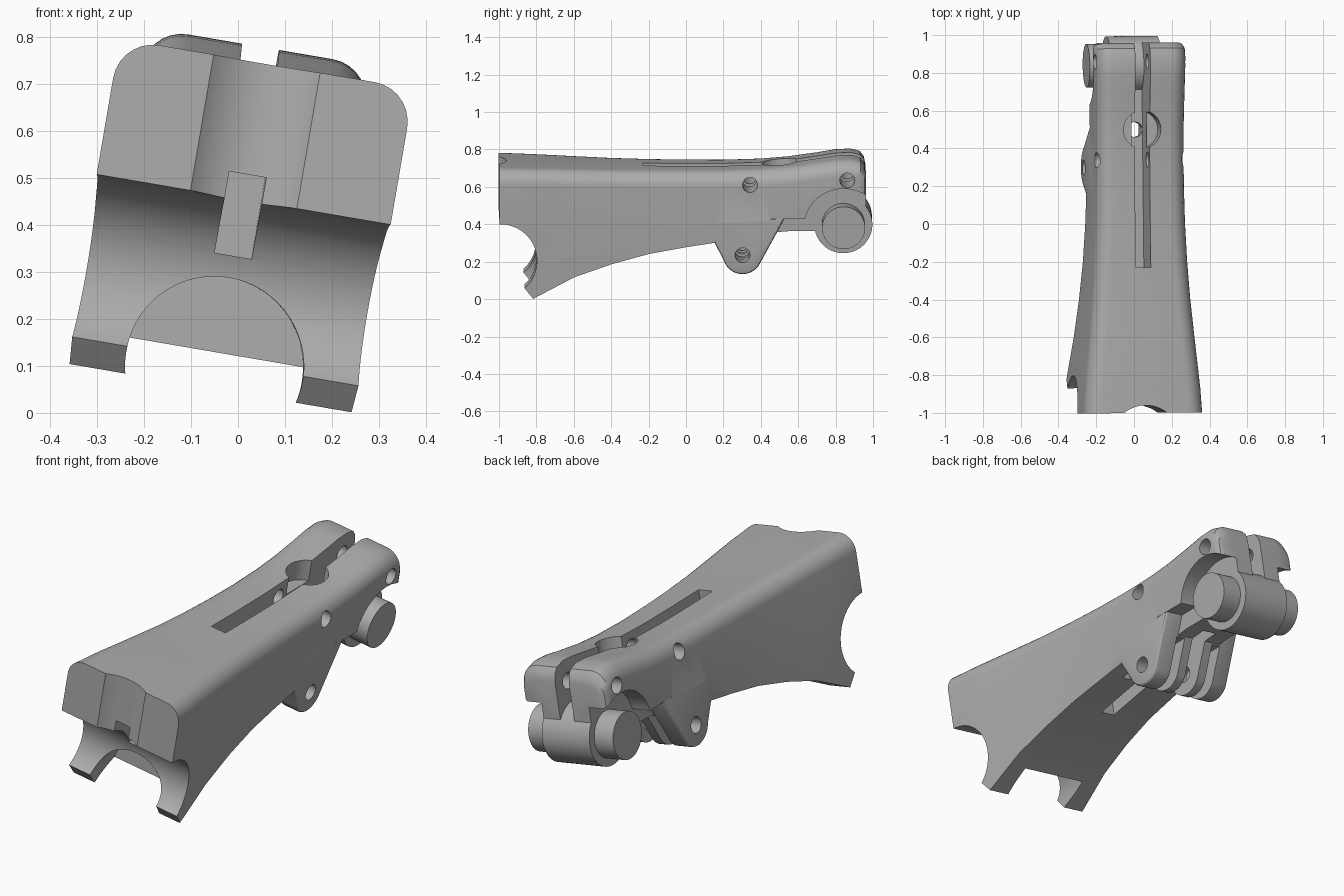
import bpy, bmesh, math
from mathutils import Matrix, Vector

if "Cube" in bpy.data.objects:
    bpy.data.objects.remove(bpy.data.objects["Cube"], do_unlink=True)

grey = bpy.data.materials.new("matte_grey")
grey.use_nodes = True
grey.diffuse_color = (0.42, 0.42, 0.42, 1)
grey.node_tree.nodes["Principled BSDF"].inputs["Base Color"].default_value = (0.42, 0.42, 0.42, 1)


def make(name, bm):
    bmesh.ops.recalc_face_normals(bm, faces=bm.faces)
    mesh = bpy.data.meshes.new(name)
    bm.to_mesh(mesh)
    bm.free()
    mesh.materials.append(grey)
    ob = bpy.data.objects.new(name, mesh)
    bpy.context.collection.objects.link(ob)
    return ob


def box(name, xs, ys, zs):
    bm = bmesh.new()
    bmesh.ops.create_cube(bm, size=1)
    for v in bm.verts:
        v.co = Vector([(r[0] + r[1]) / 2 + c * (r[1] - r[0])
                       for r, c in zip((xs, ys, zs), v.co)])
    return make(name, bm)


def cylinder(name, axis, centre, radius, length, sides=64):
    bm = bmesh.new()
    turn = {"X": Matrix.Rotation(math.pi / 2, 4, "Y"),
            "Y": Matrix.Rotation(math.pi / 2, 4, "X"),
            "Z": Matrix.Identity(4)}[axis]
    bmesh.ops.create_cone(bm, cap_ends=True, segments=sides, radius1=radius, radius2=radius,
                          depth=length, matrix=Matrix.Translation(centre) @ turn)
    return make(name, bm)


def combine(target, other, operation):
    mod = target.modifiers.new("combine", "BOOLEAN")
    mod.operation, mod.solver, mod.object = operation, "EXACT", other
    bpy.context.view_layer.update()
    graph = bpy.context.evaluated_depsgraph_get()
    result = bpy.data.meshes.new_from_object(target.evaluated_get(graph))
    target.modifiers.clear()
    target.data = result
    bpy.data.objects.remove(other, do_unlink=True)


def cut(other):
    combine(body, other, "DIFFERENCE")


# Body: rounded sections lofted front to back (y, half width, top, bottom)
stations = [
    (-1, .317, .742, .25), (-.87, .309, .738, .104), (-.82, .304, .737, .042),
    (-.6, .282, .729, .155), (-.4, .263, .722, .222), (-.2, .249, .718, .275),
    (0, .24, .716, .31), (.2, .236, .716, .34), (.4, .235, .722, .365),
    (.55, .236, .734, .378), (.7, .238, .755, .38), (.8, .24, .771, .39),
    (.88, .241, .775, .4), (.93, .24, .762, .41), (.952, .23, .735, .42),
    (.96, .215, .70, .42)]


def section(half, top, bottom, r=.085, steps=7):
    arc = [(half - r + r * math.cos(a), top - r + r * math.sin(a))
           for a in (math.pi / 2 * i / steps for i in range(steps + 1))]
    right = [(half, bottom)] + arc
    return right + [(-x, z) for x, z in reversed(right)]


bm = bmesh.new()
rings = [[bm.verts.new((x, y, z)) for x, z in section(h, t, b)] for y, h, t, b in stations]
for a, b in zip(rings, rings[1:]):
    for i in range(len(a)):
        j = (i + 1) % len(a)
        bm.faces.new((a[i], a[j], b[j], b[i]))
bm.faces.new(rings[0])
bm.faces.new(rings[-1])
body = make("clamp_body", bm)

# Trim the sides behind the lug, leaving a central block
for s in (-1, 1):
    cut(box("side_trim", sorted((s * .136, s * .5)), (.45, .75), (.2, .46)))
    cut(cylinder("pin_pocket", "X", (s * .336, .84, .413), .212, .4))

# Rounded lug under the body
profile = [(.13, .45), (.14, .35)]
profile += [(.30 + .105 * math.cos(a), .265 + .105 * math.sin(a))
            for a in (math.radians(195 + 10 * i) for i in range(14))]
profile += [(.53, .47)]
bm = bmesh.new()
face = bm.faces.new([bm.verts.new((-.237, y, z)) for y, z in profile])
ext = bmesh.ops.extrude_face_region(bm, geom=[face])
bmesh.ops.translate(bm, vec=(.474, 0, 0),
                    verts=[g for g in ext["geom"] if isinstance(g, bmesh.types.BMVert)])
lug = make("lug", bm)
bmesh_mod = lug.modifiers.new("soft_edges", "BEVEL")
bmesh_mod.width, bmesh_mod.segments, bmesh_mod.limit_method = .015, 3, "ANGLE"
bmesh_mod.angle_limit = math.radians(60)
combine(body, lug, "UNION")

# Fork gaps in the lug and the long slots above and below
for s in (-1, 1):
    cut(box("fork_gap", sorted((s * .09, s * .14)), (.05, .6), (.1, .365)))
cut(box("lower_slot", (-.04, .04), (-.23, .56), (.1, .44)))
cut(box("upper_slot", (-.04, .04), (-.23, 1.1), (.5, .9)))

# Front end: bar saddle, arch between the feet, shallow groove, strap channel
cut(cylinder("bar_saddle", "X", (0, -1, .249), .2, 1, 96))
cut(cylinder("foot_arch", "Y", (0, -.92, .09), .19, .5, 96))
cut(cylinder("front_groove", "Z", (0, -1.145, .5), .185, 1, 96))
cut(box("strap_channel", (-.04, .04), (-1.1, -.72), (.327, .503)))

# Bolt holes
cut(cylinder("counterbore", "Z", (0, .5, .78), .1, .3))
cut(cylinder("vertical_bore", "Z", (0, .5, .5), .04, 1, 32))
for y, z in ((.34, .645), (.86, .67), (.30, .265)):
    cut(cylinder("cross_bore", "X", (0, y, z), .04, 1, 32))

# Pivot barrel and its pin
barrel = cylinder("pivot_barrel", "X", (0, .84, .413), .155, .272, 96)
pin = cylinder("pivot_pin", "X", (0, .84, .413), .115, .486, 96)

# Lean and place the finished parts
place = (Matrix.Rotation(math.radians(9.7), 4, "Y")
         @ Matrix.Translation((-.075, 0, 0))
         @ Matrix.Rotation(math.radians(.6), 4, "Z"))
for ob in (body, barrel, pin):
    ob.data.transform(place)
    bpy.ops.object.select_all(action="DESELECT")
    ob.select_set(True)
    bpy.context.view_layer.objects.active = ob
    bpy.ops.object.shade_smooth_by_angle(angle=math.radians(28))
